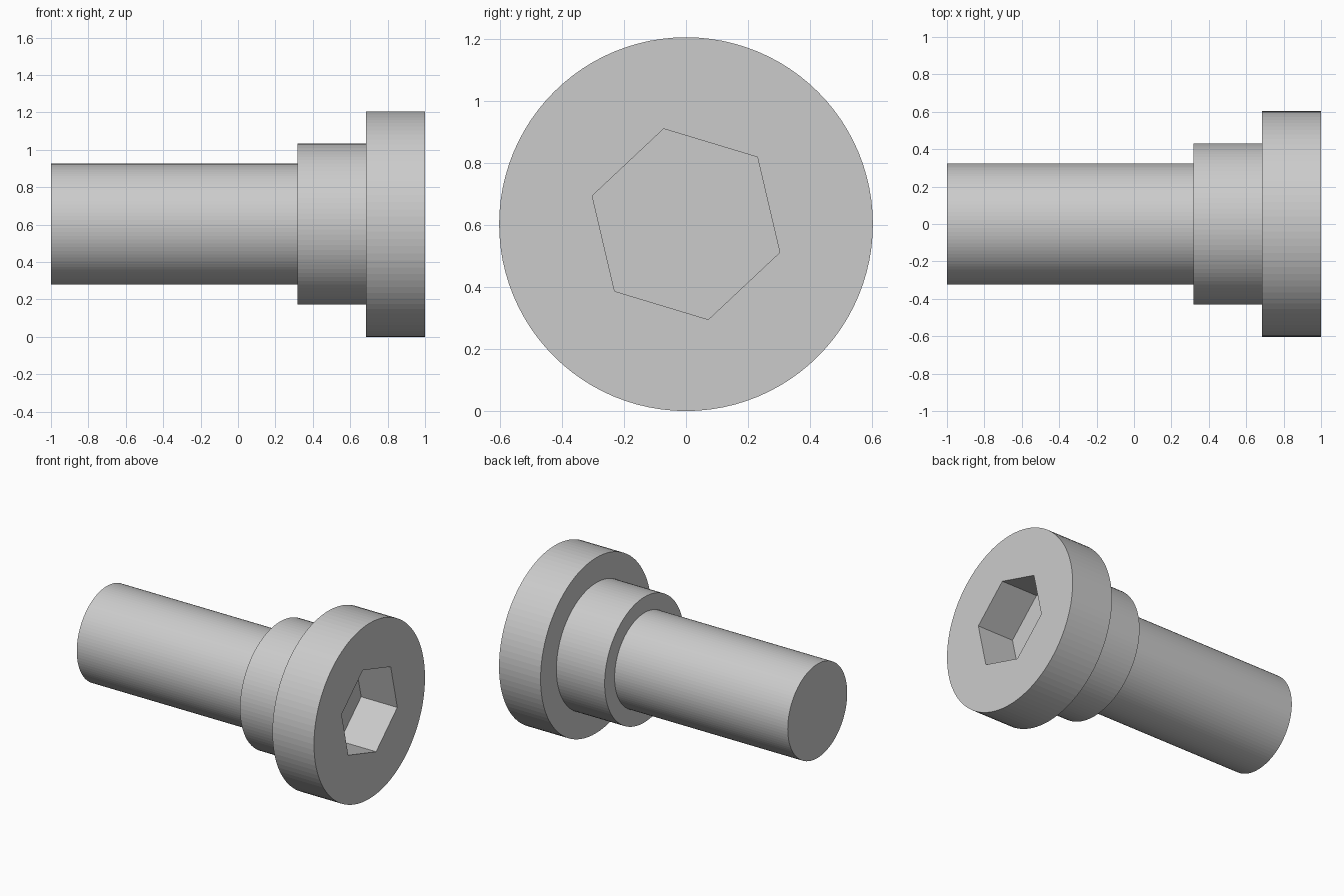
import bpy, bmesh
from math import cos, sin, tau, radians

if "Cube" in bpy.data.objects:
    bpy.data.objects.remove(bpy.data.objects["Cube"])

AXIS_Z = 0.603


def lathe(name, profile, sides, start=0.0):
    """Closed solid turned about the x-direction axis from (x, radius) points."""
    bm = bmesh.new()
    rings = []
    for x, r in profile:
        angles = [start + tau * i / sides for i in range(sides)]
        rings.append([bm.verts.new((x, r * cos(a), r * sin(a))) for a in angles])
    for a, b in zip(rings, rings[1:]):
        for i in range(sides):
            j = (i + 1) % sides
            bm.faces.new((a[i], a[j], b[j], b[i]))
    bm.faces.new(rings[0])
    bm.faces.new(rings[-1])
    bmesh.ops.recalc_face_normals(bm, faces=bm.faces)
    mesh = bpy.data.meshes.new(name)
    bm.to_mesh(mesh)
    bm.free()
    obj = bpy.data.objects.new(name, mesh)
    obj.location.z = AXIS_Z
    bpy.context.collection.objects.link(obj)
    return obj


# Shank, collar and head turned as one stepped solid
bolt = lathe("shoulder_bolt", [
    (-1.0, 0.323), (0.317, 0.323),
    (0.317, 0.431), (0.684, 0.431),
    (0.684, 0.603), (1.0, 0.603),
], sides=96)

# Hexagonal key socket sunk into the head
cutter = lathe("hex_socket_cutter", [(0.725, 0.316), (1.1, 0.316)],
               sides=6, start=radians(-16.8))
cutter.hide_render = True
cutter.hide_set(True)

cut = bolt.modifiers.new("hex_socket", 'BOOLEAN')
cut.operation = 'DIFFERENCE'
cut.solver = 'EXACT'
cut.object = cutter
